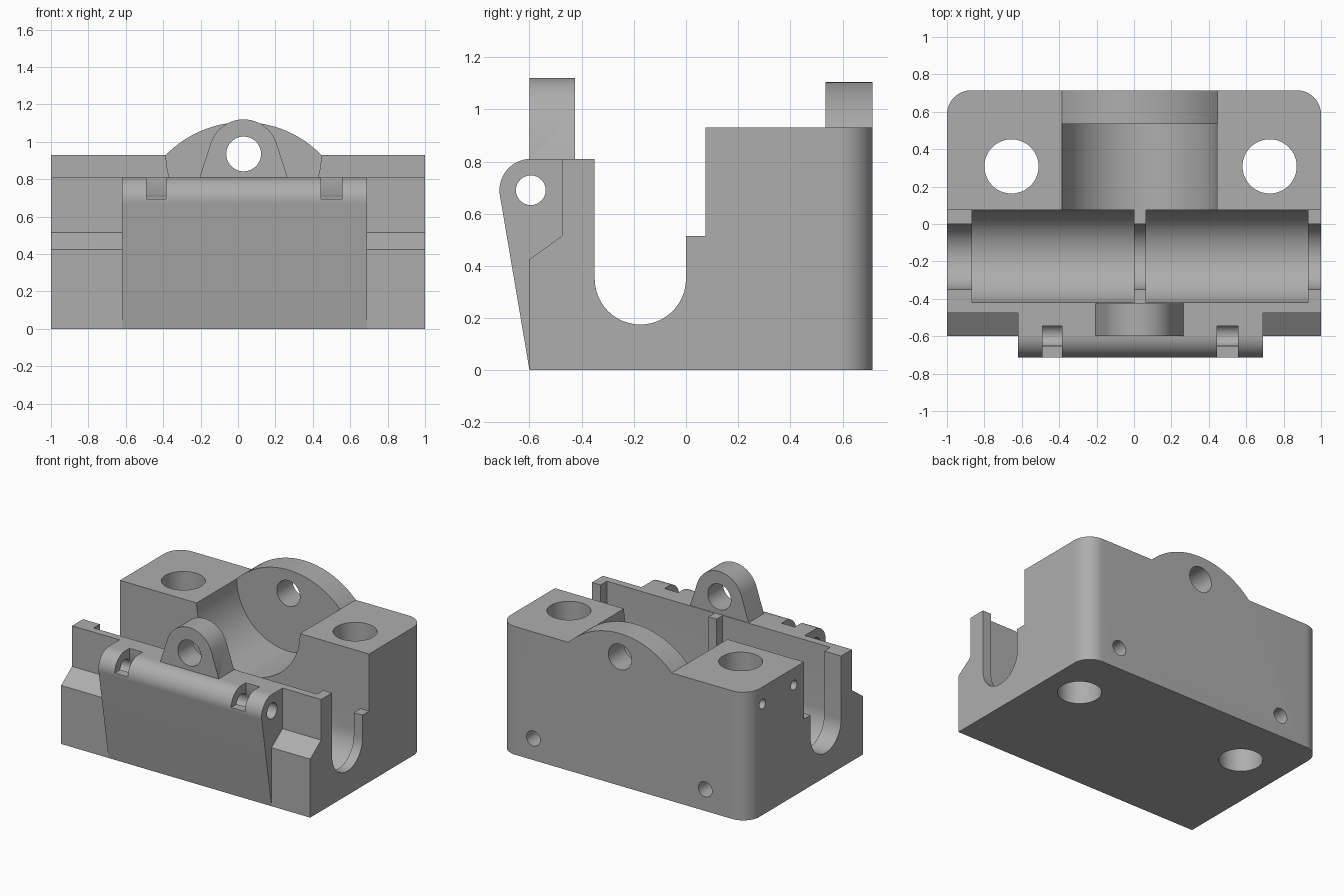
import bpy, bmesh
from math import radians, cos, sin

cube = bpy.data.objects.get("Cube")
if cube:
    bpy.data.objects.remove(cube, do_unlink=True)

grey = bpy.data.materials.new("plain_grey")
grey.use_nodes = True
colour = (0.42, 0.42, 0.42, 1)
grey.diffuse_color = colour
grey.node_tree.nodes["Principled BSDF"].inputs["Base Color"].default_value = colour


def arc(u, v, r, start, end, n=24):
    angles = [radians(start + (end - start) * i / n) for i in range(n + 1)]
    return [(u + r * cos(a), v + r * sin(a)) for a in angles]


def circle(u, v, r, n=48):
    return arc(u, v, r, 0, 360, n)[:-1]


def rect(u0, u1, v0, v1):
    return [(u0, v0), (u1, v0), (u1, v1), (u0, v1)]


def prism(name, pts, axis, lo, hi):
    """Extrude a closed outline along one axis."""
    place = {"x": lambda u, v, w: (w, u, v),
             "y": lambda u, v, w: (u, w, v),
             "z": lambda u, v, w: (u, v, w)}[axis]
    bm = bmesh.new()
    a = [bm.verts.new(place(u, v, lo)) for u, v in pts]
    b = [bm.verts.new(place(u, v, hi)) for u, v in pts]
    bm.faces.new(a)
    bm.faces.new(b)
    for i in range(len(a)):
        j = (i + 1) % len(a)
        bm.faces.new((a[i], a[j], b[j], b[i]))
    bmesh.ops.recalc_face_normals(bm, faces=bm.faces)
    mesh = bpy.data.meshes.new(name)
    bm.to_mesh(mesh)
    bm.free()
    mesh.materials.append(grey)
    ob = bpy.data.objects.new(name, mesh)
    bpy.context.collection.objects.link(ob)
    return ob


def combine(target, tool, operation):
    """Apply a boolean and discard the tool."""
    tool.hide_render = True
    mod = target.modifiers.new("boolean", "BOOLEAN")
    mod.operation, mod.solver, mod.object = operation, "EXACT", tool
    bpy.ops.object.select_all(action="DESELECT")
    bpy.context.view_layer.objects.active = target
    target.select_set(True)
    bpy.ops.object.modifier_apply(modifier=mod.name)
    bpy.data.objects.remove(tool, do_unlink=True)


def add(*args):
    combine(housing, prism(*args), "UNION")


def cut(*args):
    combine(housing, prism(*args), "DIFFERENCE")


BACK, TOP, WALL, MID = 0.715, 0.93, 0.81, 0.03

# Main housing with the channel for the shaft
side = [(-0.6, 0), (BACK, 0), (BACK, TOP), (0.075, TOP), (0.075, 0.515), (0, 0.515)]
side += arc(-0.175, 0.35, 0.175, 0, -180)
side += [(-0.35, WALL), (-0.475, WALL), (-0.475, 0.515), (-0.6, 0.425)]
housing = prism("housing", side, "x", -1, 1)

# Rounded rear corners
bm = bmesh.new()
bm.from_mesh(housing.data)
corners = [e for e in bm.edges if all(v.co.y > BACK - 0.01 for v in e.verts)
           and abs(e.verts[0].co.z - e.verts[1].co.z) > 0.5]
bmesh.ops.bevel(bm, geom=corners, offset=0.13, segments=12, profile=0.5, affect="EDGES")
bm.to_mesh(housing.data)
bm.free()

# Sloped front block with rounded hinge barrel
hinge = [(-0.6, 0), (-0.45, 0), (-0.45, WALL)] + arc(-0.595, 0.69, 0.12, 90, 190)
add("hinge_block", hinge, "x", -0.62, 0.69)

# Front lug and rear arch
lug = [(-0.205, 0.7), (-0.205, WALL)] + arc(MID, 0.935, 0.185, 162, 18) + [(0.265, WALL), (0.265, 0.7)]
add("front_lug", lug, "y", -0.6, -0.425)
arch = [(MID - 0.415, 0.6)] + arc(MID, 0.525, 0.58, 135.7, 44.3, 32) + [(MID + 0.415, 0.6)]
add("rear_arch", arch, "y", 0.535, BACK)

# Two round-bottomed pockets with a slotted divider between them
pocket = [(0.075, 1.2)] + arc(-0.173, 0.35, 0.248, 0, -180) + [(-0.421, 1.2)]
for lo, hi in ((-0.865, 0), (0.065, 0.93)):
    cut("pocket_cutter", pocket, "x", lo, hi)

# Large bore, and the small hole on its axis
cut("bore_cutter", circle(MID, TOP, 0.415, 64), "y", 0.07, 0.535)
cut("axis_hole_cutter", circle(MID, 0.935, 0.093), "y", -0.8, 0.9)

# Hinge pin hole and notches
cut("pin_cutter", circle(-0.595, 0.69, 0.057, 32), "x", -0.75, 0.8)
for lo, hi in ((-0.49, -0.385), (0.445, 0.555)):
    cut("notch_cutter", rect(-0.8, -0.545, 0.695, 0.9), "x", lo, hi)

# Bolt holes, each with a cross hole from the back
for x in (-0.655, 0.725):
    cut("bolt_cutter", circle(x, 0.308, 0.145), "z", -0.1, 1.1)
    cut("cross_cutter", circle(x, 0.157, 0.055, 32), "y", 0.32, 0.8)

# Small screw holes on one end
for y in (0.19, 0.55):
    cut("screw_cutter", circle(y, 0.806, 0.035, 24), "x", -1.1, -0.75)

bpy.ops.object.select_all(action="DESELECT")
bpy.context.view_layer.objects.active = housing
housing.select_set(True)
bpy.ops.object.shade_smooth_by_angle(angle=radians(30))
